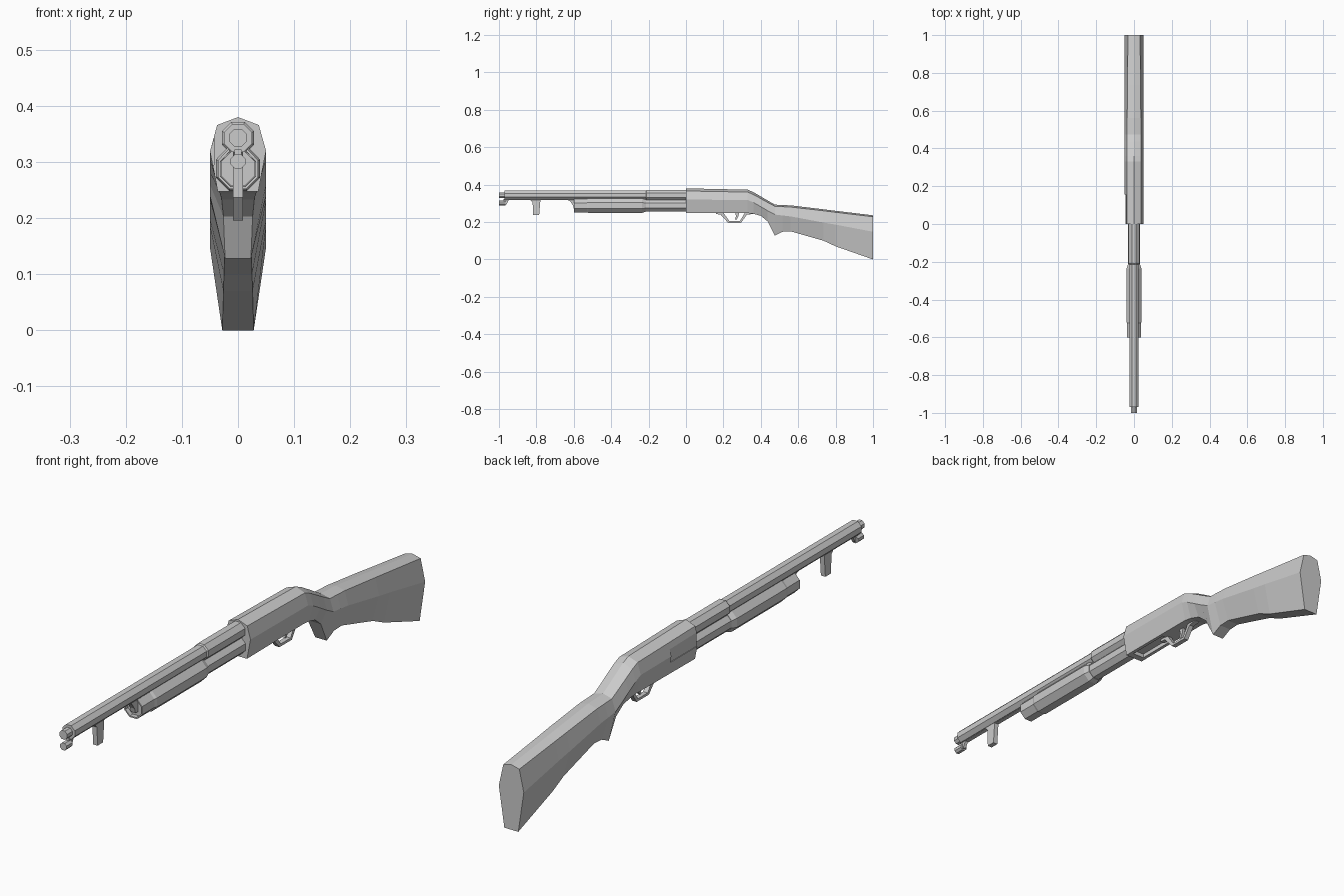
import bpy, bmesh, math

if "Cube" in bpy.data.objects:
    bpy.data.objects.remove(bpy.data.objects["Cube"])

grey = bpy.data.materials.new("plain_grey")
grey.diffuse_color = (0.6, 0.6, 0.6, 1)
grey.use_nodes = True
grey.node_tree.nodes["Principled BSDF"].inputs["Base Color"].default_value = grey.diffuse_color


def finish(name, bm):
    bmesh.ops.recalc_face_normals(bm, faces=bm.faces)
    me = bpy.data.meshes.new(name)
    bm.to_mesh(me)
    bm.free()
    me.materials.append(grey)
    ob = bpy.data.objects.new(name, me)
    bpy.context.collection.objects.link(ob)
    return ob


def loft(name, sections):
    """Join equal-length rings of 3D points and cap both ends."""
    bm = bmesh.new()
    rings = [[bm.verts.new(p) for p in s] for s in sections]
    n = len(rings[0])
    for a, b in zip(rings, rings[1:]):
        for i in range(n):
            j = (i + 1) % n
            bm.faces.new((a[i], a[j], b[j], b[i]))
    bm.faces.new(rings[0])
    bm.faces.new(rings[-1])
    return finish(name, bm)


def ring(y, z, r, n=8):
    return [(r * math.cos((i + .5) * math.tau / n), y,
             z + r * math.sin((i + .5) * math.tau / n)) for i in range(n)]


def tube(name, stations, n=8):
    """Faceted solid along y from (y, z centre, radius) stations."""
    return loft(name, [ring(y, z, r, n) for y, z, r in stations])


def plate(name, profile, half):
    """Side profile of (y, z) points, extruded across x."""
    return loft(name, [[(x, y, z) for y, z in profile] for x in (-half, half)])


def box(name, x0, x1, y0, y1, z0, z1):
    return loft(name, [[(x, y0, z0), (x, y1, z0), (x, y1, z1), (x, y0, z1)]
                       for x in (x0, x1)])


# Receiver and stock in one loft:
# y, ridge z, shoulder z, widest z, bottom z, shoulder half-width, bottom half-width
stations = [
    (0.00, .380, .366, .320, .247, .037, .036),
    (0.33, .373, .360, .318, .248, .037, .034),
    (0.36, .360, .347, .305, .244, .037, .032),
    (0.40, .337, .325, .282, .233, .037, .029),
    (0.437, .315, .304, .260, .203, .036, .026),
    (0.475, .293, .284, .240, .128, .036, .023),
    (0.517, .291, .282, .235, .148, .036, .023),
    (0.56, .289, .280, .230, .150, .036, .023),
    (0.736, .268, .260, .197, .100, .035, .025),
    (0.80, .260, .252, .186, .070, .034, .026),
    (1.00, .236, .228, .148, .000, .032, .028),
]
body = loft("receiver_and_stock", [
    [(0, y, t), (ws, y, s), (.05, y, m), (wb, y, b),
     (-wb, y, b), (-.05, y, m), (-ws, y, s)]
    for y, t, s, m, b, ws, wb in stations])

# Ejection port on the left, loading port underneath
for cutter in (box("ejection_port_cutter", -.07, -.043, -.02, .155, .295, .348),
               box("loading_port_cutter", -.023, .023, .025, .19, .2, .262)):
    mod = body.modifiers.new(cutter.name, 'BOOLEAN')
    mod.operation = 'DIFFERENCE'
    mod.solver = 'EXACT'
    mod.object = cutter
    cutter.hide_render = True
    cutter.hide_viewport = True
    cutter.display_type = 'WIRE'

# Barrel, thicker near the receiver, with a narrower muzzle
tube("barrel", [(-.97, .343, .027), (-.215, .343, .027),
                (-.21, .343, .031), (.01, .343, .031)])
tube("muzzle", [(-1.0, .343, .017), (-.96, .343, .017)])

# Magazine tube and pump grip
tube("magazine_tube", [(-.585, .288, .033), (.01, .288, .033)])


def pump_ring(y, r, k):
    # open-topped shell: outer arc, then inner arc back
    angles = [math.radians(a) for a in (65, 22.5, -22.5, -67.5, -112.5, -157.5, 157.5, 115)]
    outer = [(r * math.cos(a), y, .288 + r * math.sin(a)) for a in angles]
    inner = [(k * math.cos(a), y, .288 + k * math.sin(a)) for a in reversed(angles)]
    return outer + inner


loft("pump_grip", [pump_ring(-.6, .039, .034), pump_ring(-.53, .039, .034),
                   pump_ring(-.52, .0425, .034), pump_ring(-.235, .0425, .034),
                   pump_ring(-.215, .035, .0335)])

# Rib under the barrel, hanger at the magazine, front post
plate("barrel_rib", [(-.97, .317), (-.61, .317), (-.61, .33), (-.97, .33)], .007)
plate("magazine_hanger", [(-.65, .325), (-.62, .312), (-.605, .29), (-.6, .272),
                          (-.57, .272), (-.57, .325)], .009)
plate("front_post", [(-.835, .322), (-.82, .305), (-.817, .237), (-.785, .237),
                     (-.778, .322)], .009)

# Small lug below the muzzle
tube("muzzle_lug", [(-1.0, .301, .014), (-.965, .301, .014)])
plate("lug_bracket", [(-.975, .294), (-.96, .294), (-.945, .322), (-.975, .322)], .006)

# Trigger guard loop and trigger
plate("trigger_guard", [(.16, .252), (.16, .243), (.185, .24), (.225, .196), (.295, .196),
                        (.325, .24), (.36, .243), (.36, .252), (.315, .25),
                        (.288, .205), (.232, .205), (.2, .25)], .009)
plate("trigger", [(.262, .252), (.268, .232), (.262, .214), (.27, .212),
                  (.28, .23), (.284, .252)], .005)
